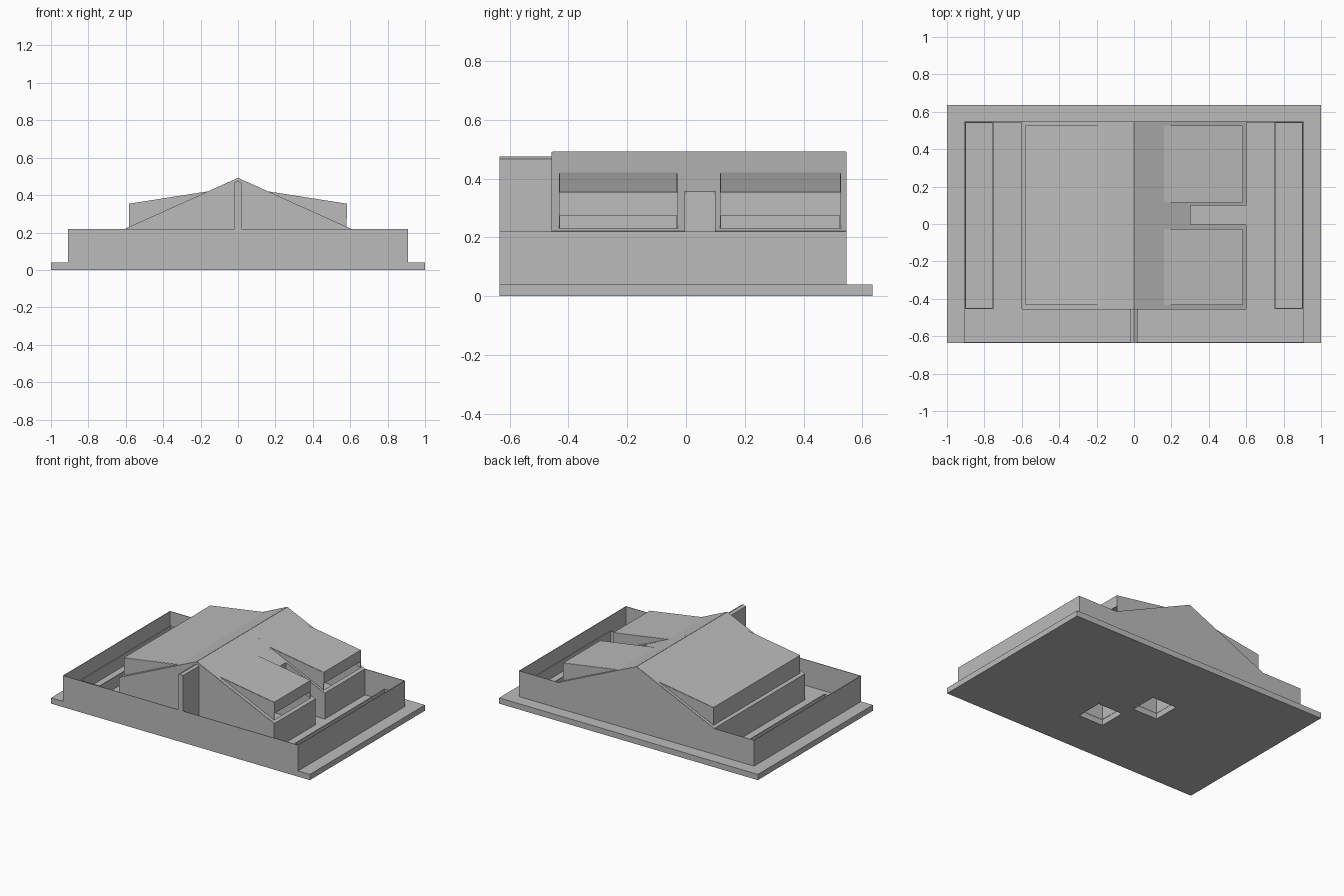
import bpy, bmesh

cube = bpy.data.objects.get("Cube")
if cube:
    bpy.data.objects.remove(cube, do_unlink=True)

grey = bpy.data.materials.new("plain_grey")
grey.use_nodes = True
tone = (0.5, 0.5, 0.5, 1)
grey.diffuse_color = tone
grey.node_tree.nodes["Principled BSDF"].inputs["Base Color"].default_value = tone


def make(name, bm, thickness=0):
    """Turn a bmesh into an object, optionally a thin solid sheet."""
    bmesh.ops.recalc_face_normals(bm, faces=bm.faces)
    mesh = bpy.data.meshes.new(name)
    bm.to_mesh(mesh)
    bm.free()
    mesh.materials.append(grey)
    ob = bpy.data.objects.new(name, mesh)
    bpy.context.scene.collection.objects.link(ob)
    if thickness:
        mod = ob.modifiers.new("Thin sheet", "SOLIDIFY")
        mod.thickness, mod.offset = thickness, 0
    return ob


def box(name, x0, x1, y0, y1, z0, z1):
    bm = bmesh.new()
    bmesh.ops.create_cube(bm, size=1)
    for v in bm.verts:
        v.co = (x0 if v.co.x < 0 else x1, y0 if v.co.y < 0 else y1, z0 if v.co.z < 0 else z1)
    return make(name, bm)


def sheet(name, path, y0, y1, side=1):
    """Sweep an open x-z path along y."""
    bm = bmesh.new()
    rows = [[bm.verts.new((side * x, y, z)) for x, z in path] for y in (y0, y1)]
    for i in range(len(path) - 1):
        bm.faces.new((rows[0][i], rows[0][i + 1], rows[1][i + 1], rows[1][i]))
    return make(name, bm, THIN)


def upright(name, outline, y, side=1, depth=0):
    """A flat x-z polygon standing at y, or a prism of the given depth."""
    bm = bmesh.new()
    face = bm.faces.new([bm.verts.new((side * x, y, z)) for x, z in outline])
    if depth:
        new = bmesh.ops.extrude_face_region(bm, geom=[face])["geom"]
        for v in new:
            if isinstance(v, bmesh.types.BMVert):
                v.co.y += depth
    return make(name, bm, 0 if depth else THIN)


THIN = 0.004
FRONT, GABLE, BACK = -0.635, -0.455, 0.545
FLOOR, EAVE, RIDGE = 0.04, 0.22, 0.49
HALF, YARD = 0.6, 0.907


def roof_z(x):
    return RIDGE - (RIDGE - EAVE) * x / HALF


# Base slab with two square shafts from below
slab = box("base_slab", -1, 1, FRONT, -FRONT, 0, FLOOR)
for i, (x, y) in enumerate(((0.09, -0.22), (-0.12, 0.06))):
    r = 0.095
    cutter = box(f"shaft_cutter_{i}", x - r, x + r, y - r, y + r, -0.1, 0.1)
    cutter.hide_render = True
    cutter.hide_viewport = True
    mod = slab.modifiers.new("Shaft", "BOOLEAN")
    mod.object, mod.operation, mod.solver = cutter, "DIFFERENCE", "EXACT"
    for s in (-1, 1):
        sheet(f"shaft_wall_x_{i}", [(x + s * r, FLOOR), (x + s * r, 0.2)], y - r, y + r)
        upright(f"shaft_wall_y_{i}", [(x - r, FLOOR), (x + r, FLOOR), (x + r, 0.2), (x - r, 0.2)], y + s * r)

# Yard walls
for y, label in ((FRONT + THIN / 2, "front"), (BACK, "back")):
    upright(f"{label}_yard_wall", [(-YARD, 0.0), (YARD, 0.0), (YARD, EAVE), (-YARD, EAVE)], y)
for side in (-1, 1):
    sheet("side_yard_wall", [(YARD, FLOOR), (YARD, EAVE)], FRONT, BACK, side)

# Open planters beside the house
for s, label in ((1, "left"), (-1, "right")):
    lo, hi, t = sorted((s * 0.75, s * 0.903)) + [0.006]
    for x in (lo, hi - t):
        box(f"{label}_planter_side", x, x + t, GABLE, BACK, FLOOR, 0.12)
    for y in (GABLE, BACK - t):
        box(f"{label}_planter_end", lo, hi, y, y + t, FLOOR, 0.12)

# Front and back gables
for y, label in ((GABLE, "front"), (BACK, "back")):
    upright(f"{label}_gable", [(-HALF, FLOOR), (HALF, FLOOR), (HALF, EAVE), (0, RIDGE), (-HALF, EAVE)], y)

# Fin wall from the front gable to the yard wall
upright("entrance_fin", [(-0.018, FLOOR), (0.018, FLOOR), (0.018, 0.467), (0, 0.475), (-0.018, 0.467)],
        FRONT, depth=GABLE - FRONT)

# Roof and house walls
top, wing, notch = 0.16, 0.58, 0.3
plain = [(0, RIDGE), (HALF, EAVE), (HALF, FLOOR)]


def roof_strip(y0, y1, side):
    sheet("roof_strip", plain, y0, y1, side)


def dormer(y0, y1, side, foot):
    sheet("dormer_roof", [(0, RIDGE), (top, roof_z(top)), (wing, 0.353), (wing, foot)], y0, y1, side)
    sheet("dormer_wall", [(wing, roof_z(wing)), (HALF, EAVE), (HALF, FLOOR)], y0, y1, side)
    for y in (y0, y1):
        upright("dormer_cheek", [(top, roof_z(top)), (wing, 0.353), (wing, roof_z(wing))], y, side)


# Long closed dormer on one slope
roof_strip(GABLE, -0.43, -1)
dormer(-0.43, 0.525, -1, roof_z(wing))
roof_strip(0.525, BACK, -1)

# Two slotted dormers with a notch between them on the other slope
for y0, y1 in ((GABLE, -0.43), (-0.03, -0.005), (0.1, 0.117), (0.525, BACK)):
    roof_strip(y0, y1, 1)
for y0, y1 in ((-0.43, -0.03), (0.117, 0.525)):
    dormer(y0, y1, 1, 0.275)
sheet("notch_wall", [(0, RIDGE), (notch, roof_z(notch)), (notch, FLOOR)], -0.005, 0.1)
for y in (-0.005, 0.1):
    upright("notch_side", [(notch, FLOOR), (HALF, FLOOR), (HALF, EAVE), (notch, roof_z(notch))], y)
